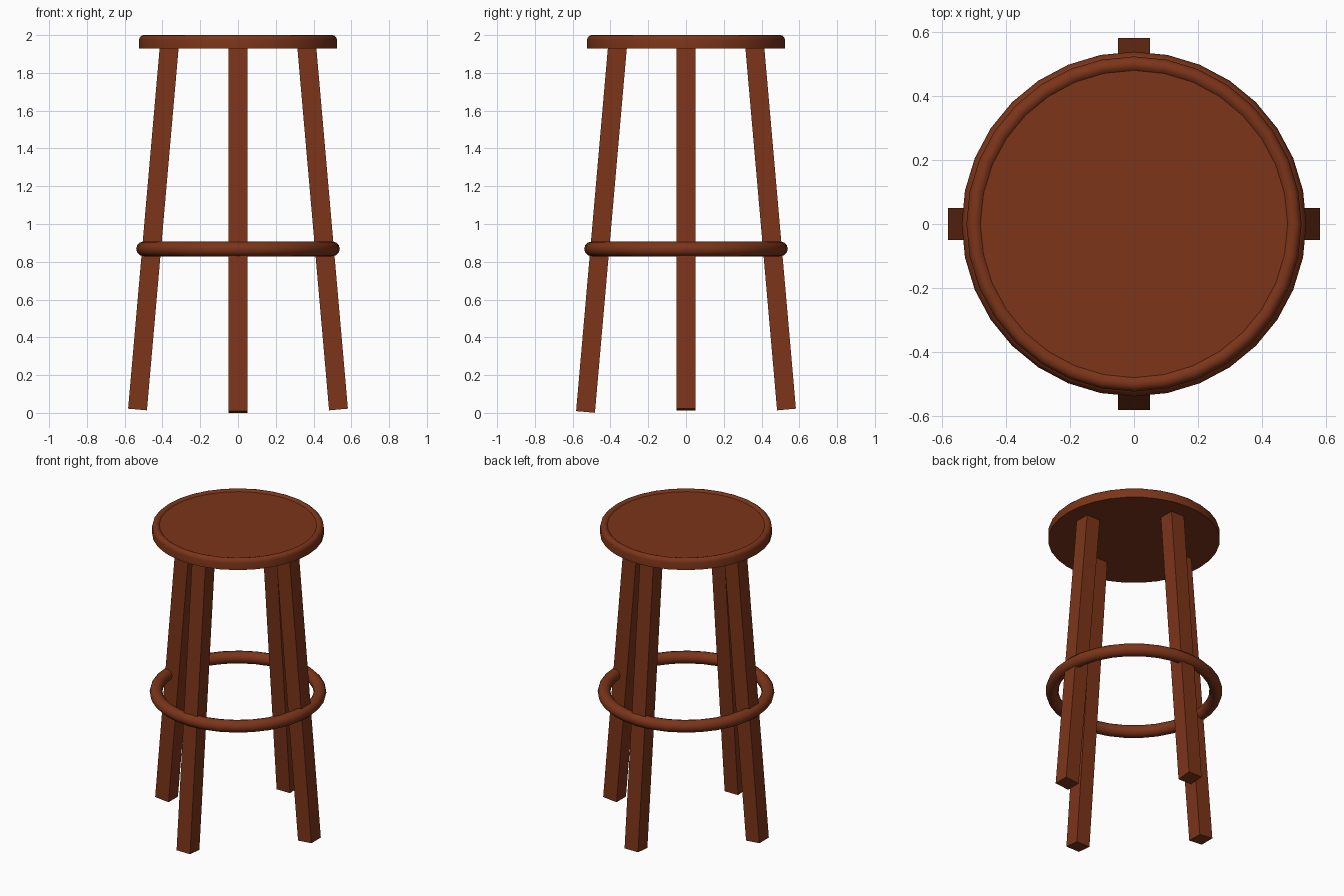
import bpy, bmesh, math
from mathutils import Matrix, Vector

if "Cube" in bpy.data.objects:
    bpy.data.objects.remove(bpy.data.objects["Cube"])

wood = bpy.data.materials.new("brown_wood")
wood.diffuse_color = (0.2, 0.035, 0.01, 1)
wood.use_nodes = True
wood.node_tree.nodes["Principled BSDF"].inputs["Base Color"].default_value = wood.diffuse_color


def finish(obj, name, smooth_angle=None):
    obj.name = name
    obj.data.materials.append(wood)
    if smooth_angle:
        bpy.ops.object.select_all(action='DESELECT')
        obj.select_set(True)
        bpy.context.view_layer.objects.active = obj
        bpy.ops.object.shade_smooth_by_angle(angle=math.radians(smooth_angle))


def lathe(name, profile, segments=32):
    """Spin a (radius, z) profile that starts and ends on the axis."""
    bm = bmesh.new()
    verts = [bm.verts.new((r, 0, z)) for r, z in profile]
    edges = [bm.edges.new(pair) for pair in zip(verts, verts[1:])]
    bmesh.ops.spin(bm, geom=verts + edges, cent=(0, 0, 0), axis=(0, 0, 1),
                   angle=math.tau, steps=segments, use_merge=True)
    bmesh.ops.remove_doubles(bm, verts=bm.verts, dist=1e-4)
    bmesh.ops.recalc_face_normals(bm, faces=bm.faces)
    mesh = bpy.data.meshes.new(name)
    bm.to_mesh(mesh)
    bm.free()
    obj = bpy.data.objects.new(name, mesh)
    bpy.context.collection.objects.link(obj)
    finish(obj, name, 40)


def leg(name, turn, bottom):
    """Square leg splayed outward, with ends cut square to its length."""
    tilt, top = math.radians(5), 1.95
    length = (top - bottom) / math.cos(tilt)
    foot = Vector((0.532, 0, bottom))
    axis = Vector((-math.sin(tilt), 0, math.cos(tilt)))
    bpy.ops.mesh.primitive_cube_add(size=1)
    obj = bpy.context.object
    obj.data.transform(Matrix.Rotation(turn, 4, 'Z')
                       @ Matrix.Translation(foot + axis * length / 2)
                       @ Matrix.Rotation(-tilt, 4, 'Y')
                       @ Matrix.Diagonal((0.1, 0.1, length, 1)))
    finish(obj, name)


# Round seat with a softly rounded, slightly raised rim
rim = [(0.5 + 0.024 * math.cos(a), 1.976 + 0.024 * math.sin(a))
       for a in (math.radians(d) for d in (0, 30, 60, 90, 120, 145))]
lathe("seat", [(0, 1.93), (0.524, 1.93)] + rim + [(0, rim[-1][1])])

# Four splayed legs, the front one slightly longer
for i, side in enumerate(("right", "back", "left", "front")):
    leg(side + "_leg", i * math.pi / 2, 0.005 if side == "front" else 0.018)

# Foot ring
bpy.ops.mesh.primitive_torus_add(location=(0, 0, 0.868), major_radius=0.5,
                                 minor_radius=0.039, major_segments=32,
                                 minor_segments=12)
finish(bpy.context.object, "foot_ring", 40)
